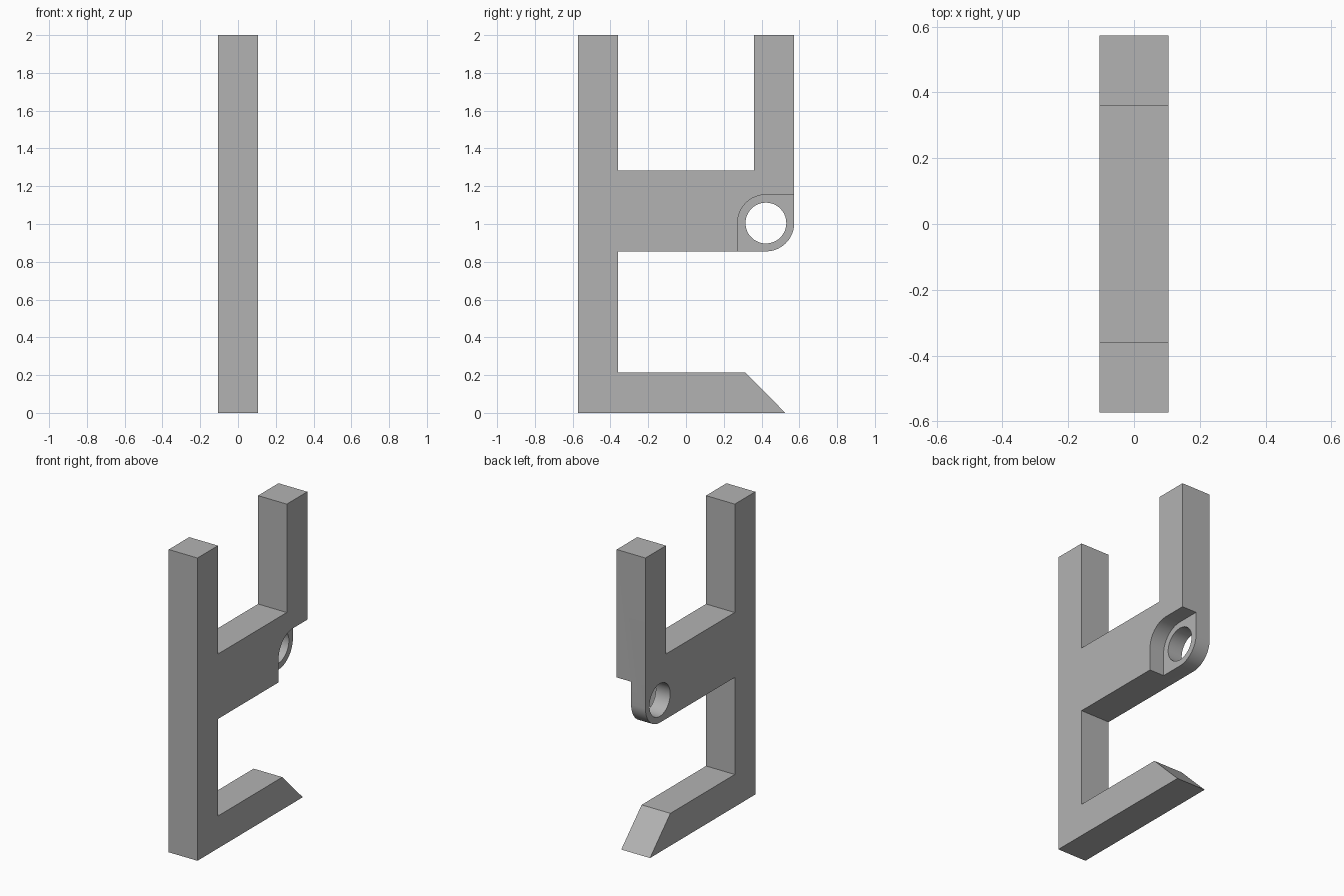
import bpy, bmesh, math

cube = bpy.data.objects.get("Cube")
if cube:
    bpy.data.objects.remove(cube, do_unlink=True)

HALF = 0.105                  # half thickness in x
FRONT, BACK = -0.573, 0.573   # outer faces in y
BAR = 0.214                   # width of posts and foot
R = 0.15                      # lug radius
CY, CZ = BACK - R, 1.005      # lug centre


def arc(cy, cz, r, start, end, steps):
    """Points on an arc in the yz plane, angles in degrees."""
    angles = [math.radians(start + (end - start) * i / steps) for i in range(steps + 1)]
    return [(cy + r * math.cos(a), cz + r * math.sin(a)) for a in angles]


def extrude(name, outline, x0, x1):
    """Solid made by extruding a yz outline along x."""
    bm = bmesh.new()
    face = bm.faces.new([bm.verts.new((x0, y, z)) for y, z in outline])
    grown = bmesh.ops.extrude_face_region(bm, geom=[face])["geom"]
    verts = [v for v in grown if isinstance(v, bmesh.types.BMVert)]
    bmesh.ops.translate(bm, verts=verts, vec=(x1 - x0, 0, 0))
    bmesh.ops.recalc_face_normals(bm, faces=bm.faces)
    mesh = bpy.data.meshes.new(name)
    bm.to_mesh(mesh)
    bm.free()
    obj = bpy.data.objects.new(name, mesh)
    bpy.context.collection.objects.link(obj)
    return obj


def cut(target, cutter):
    """Subtract the cutter, then remove it."""
    cutter.hide_render = True
    mod = target.modifiers.new("cut", "BOOLEAN")
    mod.operation, mod.solver, mod.object = "DIFFERENCE", "EXACT", cutter
    bpy.ops.object.select_all(action="DESELECT")
    bpy.context.view_layer.objects.active = target
    target.select_set(True)
    bpy.ops.object.modifier_apply(modifier=mod.name)
    bpy.data.objects.remove(cutter, do_unlink=True)


# Frame: front post, chamfered foot, crossbar with rounded corner, back post
outline = [(FRONT, 0), (0.526, 0), (0.313, BAR), (FRONT + BAR, BAR),
           (FRONT + BAR, CZ - R)]
outline += arc(CY, CZ, R, -90, 0, 16)
outline += [(BACK, 2), (BACK - BAR, 2), (BACK - BAR, 1.284),
            (FRONT + BAR, 1.284), (FRONT + BAR, 2), (FRONT, 2)]
frame = extrude("hinge_frame", outline, -HALF, HALF)

# Recess that halves the thickness of the hinge lug
recess = [(CY - R, 0.7), (0.8, 0.7), (0.8, CZ + R)] + arc(CY, CZ, R, 90, 180, 16)
cut(frame, extrude("lug_recess", recess, 0, 0.3))

# Pin hole through the lug
hole = arc(CY, CZ, 0.108, 0, 360, 48)[:-1]
cut(frame, extrude("pin_hole", hole, -0.3, 0.3))

# Plain grey material
grey = bpy.data.materials.new("plain grey")
grey.use_nodes = True
colour = (0.45, 0.45, 0.45, 1)
grey.diffuse_color = colour
grey.node_tree.nodes["Principled BSDF"].inputs["Base Color"].default_value = colour
frame.data.materials.clear()
frame.data.materials.append(grey)

bpy.ops.object.shade_smooth_by_angle(angle=math.radians(30))
